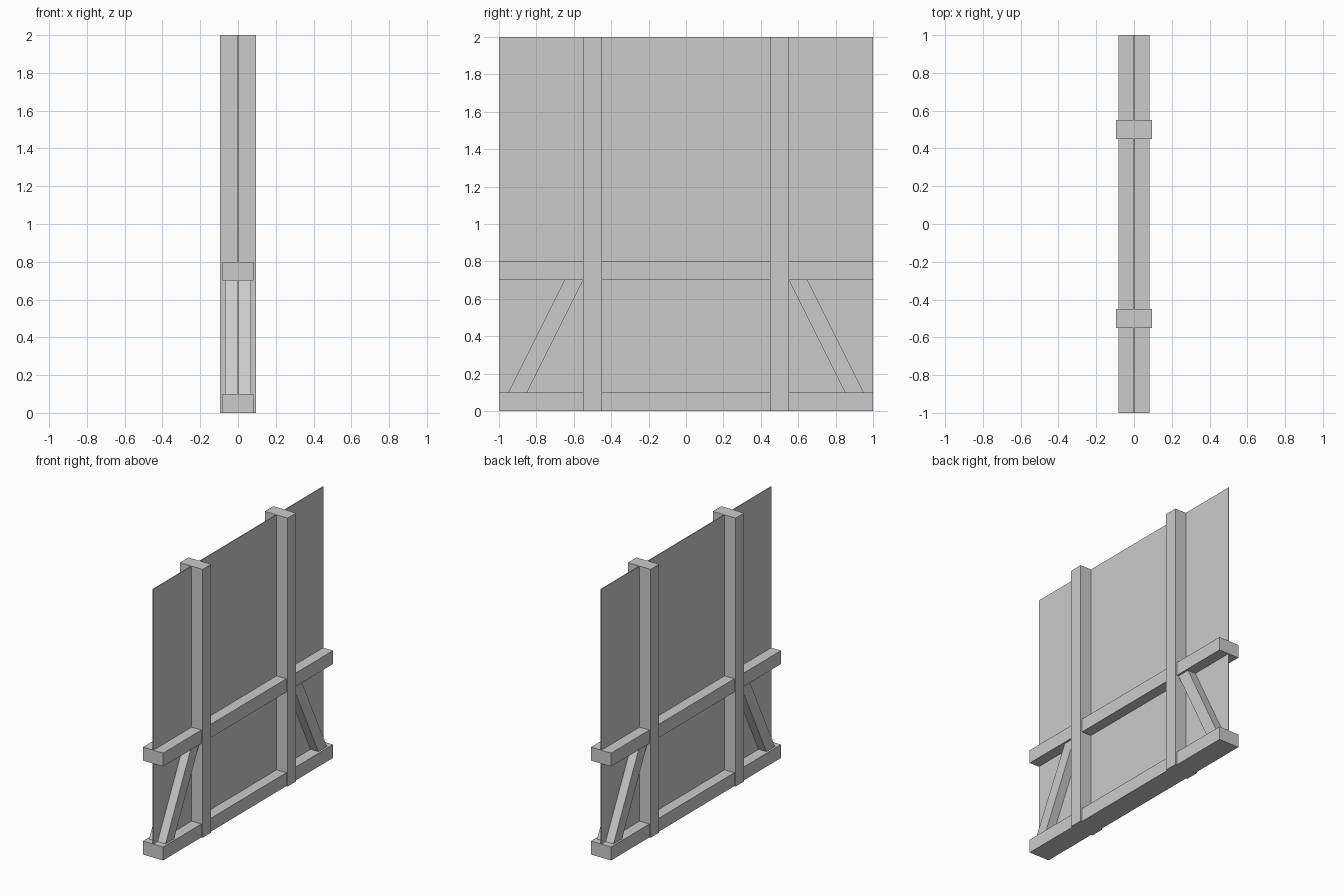
import bpy, bmesh

if "Cube" in bpy.data.objects:
    bpy.data.objects.remove(bpy.data.objects["Cube"])


def prism(name, half_x, outline):
    """Extrude a (y, z) outline symmetrically along x."""
    bm = bmesh.new()
    face = bm.faces.new([bm.verts.new((-half_x, y, z)) for y, z in outline])
    new = bmesh.ops.extrude_face_region(bm, geom=[face])["geom"]
    bmesh.ops.translate(bm, vec=(2 * half_x, 0, 0),
                        verts=[v for v in new if isinstance(v, bmesh.types.BMVert)])
    bmesh.ops.recalc_face_normals(bm, faces=bm.faces)
    mesh = bpy.data.meshes.new(name)
    bm.to_mesh(mesh)
    bm.free()
    obj = bpy.data.objects.new(name, mesh)
    bpy.context.collection.objects.link(obj)
    return obj


def beam(name, half_x, y0, y1, z0, z1):
    return prism(name, half_x, [(y0, z0), (y1, z0), (y1, z1), (y0, z1)])


# Thin sheet through the middle of the frame
beam("panel", 0.003, -1, 1, 0, 2)

# Horizontal rails
beam("bottom_rail", 0.083, -1, 1, 0, 0.1)
beam("middle_rail", 0.083, -1, 1, 0.7, 0.8)

# Upright posts and diagonal braces, one of each per end
for side, s in (("front", -1), ("back", 1)):
    beam(f"{side}_post", 0.094, s * 0.5 - 0.05, s * 0.5 + 0.05, 0, 2)
    prism(f"{side}_brace", 0.068,
          [(s * 0.85, 0.1), (s * 0.95, 0.1), (s * 0.65, 0.7), (s * 0.55, 0.7)])
